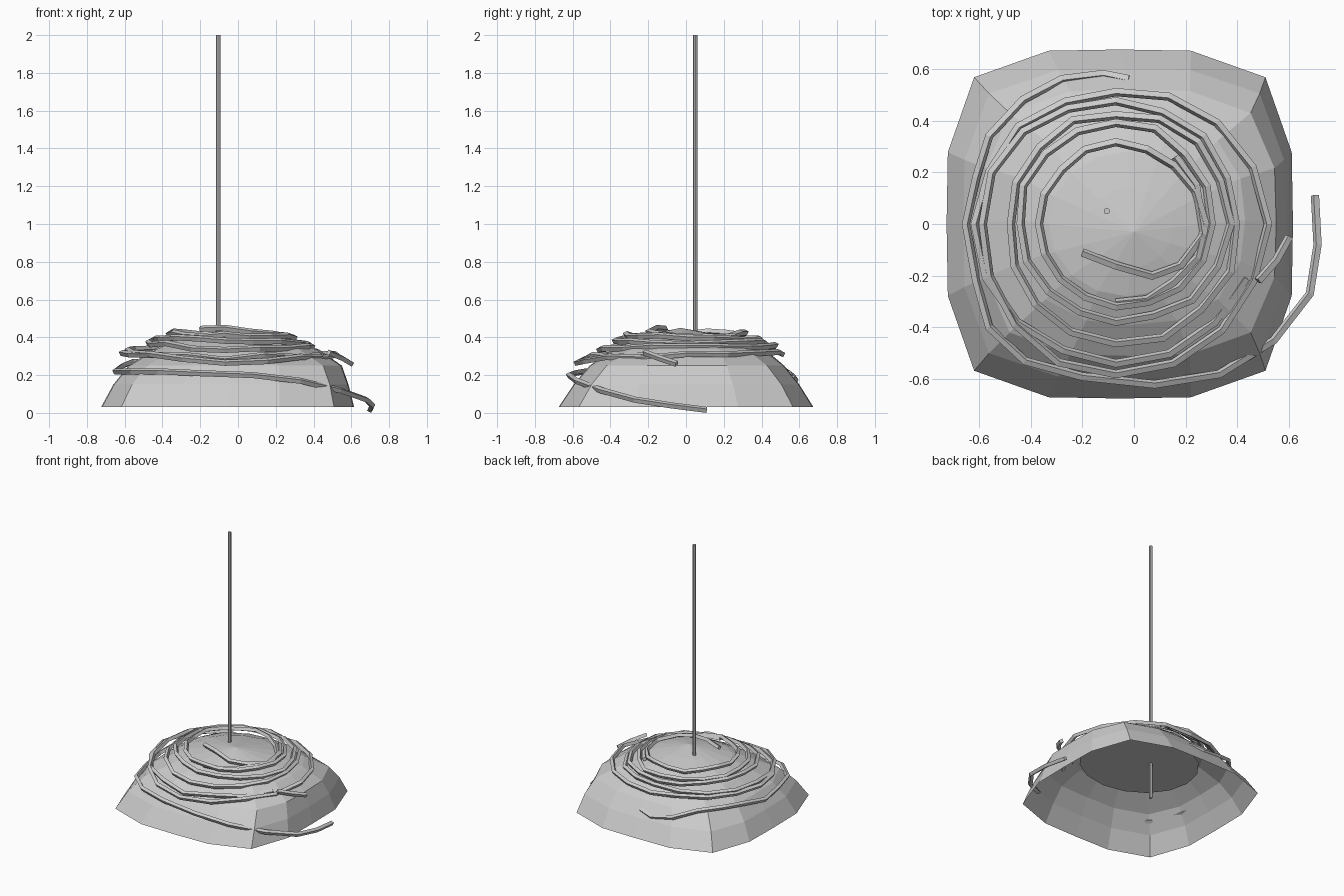
import bpy, bmesh, math, random
from mathutils import Vector

random.seed(4)
cube = bpy.data.objects.get("Cube")
if cube:
    bpy.data.objects.remove(cube, do_unlink=True)

grey = bpy.data.materials.new("stone grey")
grey.use_nodes = True
colour = (0.6, 0.6, 0.6, 1)
grey.diffuse_color = colour
grey.node_tree.nodes["Principled BSDF"].inputs["Base Color"].default_value = colour


def finish(name, bm):
    mesh = bpy.data.meshes.new(name)
    bmesh.ops.recalc_face_normals(bm, faces=bm.faces)
    bm.to_mesh(mesh)
    bm.free()
    mesh.materials.append(grey)
    obj = bpy.data.objects.new(name, mesh)
    bpy.context.collection.objects.link(obj)
    return obj


# Mound: open shell of stacked rounded-square rings closed by an apex
def mound_ring(left, right, front, back, z, power, sides=16):
    cx, cy = (left + right) / 2, (front + back) / 2
    points = []
    for i in range(sides):
        a = math.tau * i / sides
        c, s = math.cos(a), math.sin(a)
        r = (abs(c) ** power + abs(s) ** power) ** (-1 / power)
        points.append((cx + (right - left) / 2 * r * c, cy + (back - front) / 2 * r * s, z))
    return points


rings = [
    (-0.725, 0.615, -0.675, 0.675, 0.03, 4),
    (-0.66, 0.585, -0.595, 0.60, 0.15, 4),
    (-0.58, 0.55, -0.51, 0.52, 0.25, 3.6),
    (-0.45, 0.43, -0.39, 0.42, 0.335, 2.5),
    (-0.33, 0.28, -0.28, 0.28, 0.39, 2),
    (-0.18, 0.15, -0.17, 0.14, 0.42, 2),
]
bm = bmesh.new()
loops = [[bm.verts.new(p) for p in mound_ring(*r)] for r in rings]
for low, high in zip(loops, loops[1:]):
    for i in range(len(low)):
        j = (i + 1) % len(low)
        bm.faces.new((low[i], low[j], high[j], high[i]))
apex = bm.verts.new((0, -0.03, 0.45))
for i, v in enumerate(loops[-1]):
    bm.faces.new((v, loops[-1][(i + 1) % len(loops[-1])], apex))
finish("mound", bm)

# Flat underside closing the crown of the mound
bm = bmesh.new()
floor = [bm.verts.new(p) for p in mound_ring(-0.47, 0.38, -0.38, 0.38, 0.3, 2)]
bm.faces.new(floor[::-1])
finish("crown_underside", bm)


# Rope strands: four-sided strips swept along a path
def strand(name, path, half=0.016):
    pts = [Vector(p) for p in path]
    bm = bmesh.new()
    sections = []
    for i, p in enumerate(pts):
        along = (pts[min(i + 1, len(pts) - 1)] - pts[max(i - 1, 0)]).normalized()
        side = along.cross(Vector((0, 0, 1))).normalized()
        up = side.cross(along)
        sections.append([bm.verts.new(p + half * (side * a + up * b))
                         for a, b in ((1, 0.3), (0.3, -1), (-1, -0.3), (-0.3, 1))])
    for s, t in zip(sections, sections[1:]):
        for i in range(4):
            j = (i + 1) % 4
            bm.faces.new((s[i], s[j], t[j], t[i]))
    bm.faces.new(sections[0])
    bm.faces.new(sections[-1])
    return finish(name, bm)


# Coil: radius and height at each quarter turn, from the inner end outwards
quarters = [
    (0.31, 0.41), (0.34, 0.405), (0.31, 0.42), (0.29, 0.425),
    (0.31, 0.41), (0.37, 0.40), (0.40, 0.39), (0.37, 0.40),
    (0.37, 0.39), (0.45, 0.365), (0.43, 0.37), (0.41, 0.38),
    (0.47, 0.34), (0.47, 0.36), (0.48, 0.35), (0.52, 0.335),
    (0.59, 0.27), (0.58, 0.31), (0.51, 0.32), (0.54, 0.315),
    (0.53, 0.29), (0.54, 0.32),
]
steps = 4
coil = []
for q in range(len(quarters) - 1):
    for k in range(steps):
        t = k / steps
        r, z = (a * (1 - t) + b * t for a, b in zip(quarters[q], quarters[q + 1]))
        angle = math.pi / 2 * (q + t + 3)
        r += random.uniform(-0.01, 0.01)
        z += random.uniform(-0.01, 0.01)
        coil.append((-0.07 + r * math.cos(angle), r * math.sin(angle), z))
strand("coiled_rope", coil)

# Loose inner end and the short end leaving the side
strand("inner_rope_end", [(-0.2, -0.11, 0.445), (-0.07, -0.16, 0.45), (0.07, -0.2, 0.43),
                          (0.18, -0.16, 0.42), (0.27, -0.04, 0.405), (0.24, 0.15, 0.4),
                          (0.16, 0.26, 0.405)])
strand("side_rope_end", [(0.48, -0.22, 0.32), (0.55, -0.14, 0.29), (0.6, -0.05, 0.26)])

# Outermost strand, trailing down to the ground
strand("trailing_rope", [
    (-0.02, 0.56, 0.19), (-0.12, 0.58, 0.17), (-0.28, 0.56, 0.2), (-0.43, 0.48, 0.26),
    (-0.56, 0.34, 0.27), (-0.61, 0.18, 0.25), (-0.65, 0, 0.22), (-0.61, -0.22, 0.22),
    (-0.56, -0.4, 0.22), (-0.42, -0.53, 0.22), (-0.2, -0.59, 0.21), (0.08, -0.62, 0.2),
    (0.33, -0.58, 0.17), (0.54, -0.45, 0.12), (0.68, -0.27, 0.07), (0.71, -0.08, 0.04),
    (0.7, 0.11, 0.016)])

# Pole: thin rod rising through the mound
bm = bmesh.new()
bmesh.ops.create_cone(bm, cap_ends=True, segments=8, radius1=0.012, radius2=0.012, depth=1.97)
bmesh.ops.translate(bm, verts=bm.verts, vec=(-0.105, 0.05, 1.015))
finish("pole", bm)
